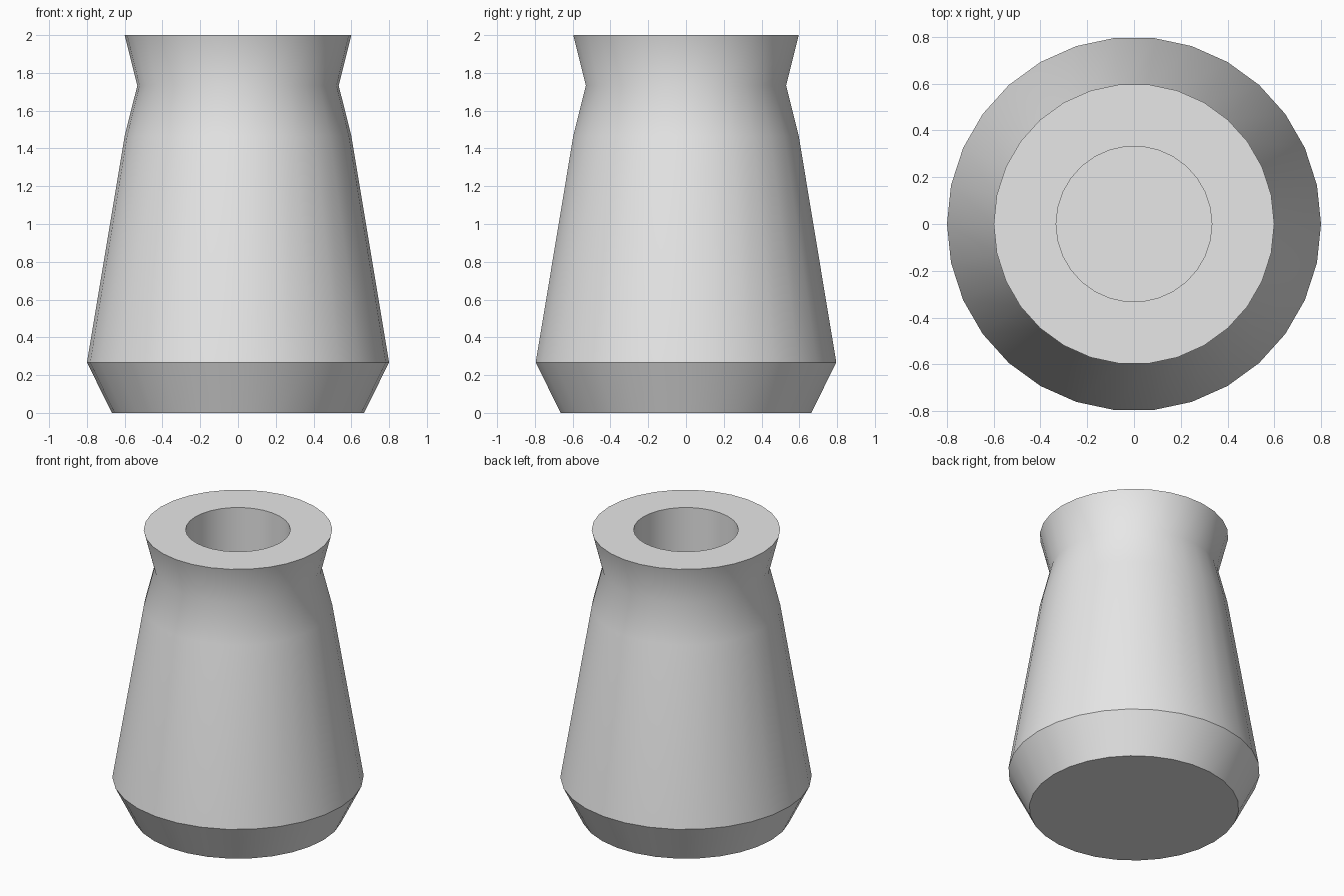
import bpy, bmesh, math

cube = bpy.data.objects.get("Cube")
if cube:
    bpy.data.objects.remove(cube, do_unlink=True)

SIDES = 30

# Single plain material
grey = bpy.data.materials.new("light_grey")
grey.use_nodes = True
colour = (0.8, 0.8, 0.8, 1)
grey.diffuse_color = colour
grey.node_tree.nodes["Principled BSDF"].inputs["Base Color"].default_value = colour


def lathe(name, profile):
    """Revolve a radius/height profile about z and cap both ends."""
    bm = bmesh.new()
    rings = []
    for r, z in profile:
        angles = [math.tau * i / SIDES for i in range(SIDES)]
        rings.append([bm.verts.new((r * math.cos(a), r * math.sin(a), z)) for a in angles])
    for low, high in zip(rings, rings[1:]):
        for i in range(SIDES):
            j = (i + 1) % SIDES
            bm.faces.new((low[i], low[j], high[j], high[i]))
    bm.faces.new(rings[0])
    bm.faces.new(rings[-1])
    bmesh.ops.recalc_face_normals(bm, faces=bm.faces)
    mesh = bpy.data.meshes.new(name)
    bm.to_mesh(mesh)
    bm.free()
    mesh.materials.append(grey)
    obj = bpy.data.objects.new(name, mesh)
    bpy.context.collection.objects.link(obj)
    return obj


# Foot, tapered body, pinched neck, flared rim, then the bore down to its floor
body = lathe("hollow_body", [
    (0.667, 0), (0.8, 0.267), (0.6, 1.467), (0.533, 1.733),
    (0.6, 2), (0.333, 2), (0.333, 0.8),
])

bpy.ops.object.select_all(action='DESELECT')
body.select_set(True)
bpy.context.view_layer.objects.active = body
bpy.ops.object.shade_smooth_by_angle(angle=math.radians(30))
